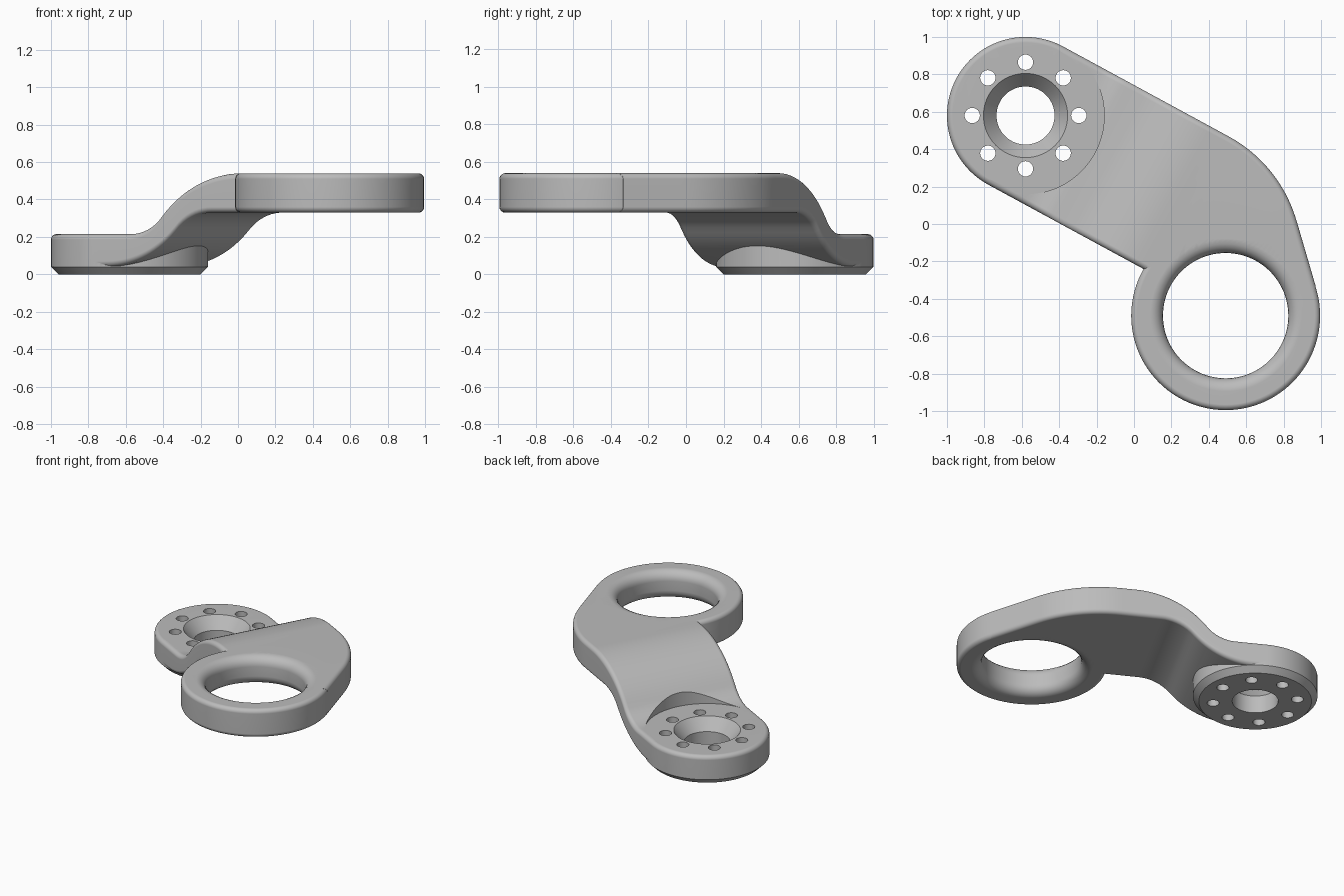
import bpy, bmesh, math
from math import sin, cos, pi, sqrt

cube = bpy.data.objects.get("Cube")
if cube:
    bpy.data.objects.remove(cube, do_unlink=True)

grey = bpy.data.materials.new("plain_grey")
grey.use_nodes = True
grey.diffuse_color = (0.5, 0.5, 0.5, 1)
grey.node_tree.nodes["Principled BSDF"].inputs["Base Color"].default_value = (0.5, 0.5, 0.5, 1)

HUB, EYE = (-0.58, 0.58), (0.49, -0.49)
HUB_R, EYE_R, HALF_W = 0.42, 0.505, 0.42
HUB_TOP, EYE_LOW, EYE_TOP = 0.215, 0.33, 0.54
EDGE = 0.03
SLANT = math.radians(-28.5)


def solid(name, rings):
    """Closed solid bridging matching loops of points."""
    bm = bmesh.new()
    loops = [[bm.verts.new(p) for p in ring] for ring in rings]
    n = len(loops[0])
    for a, b in zip(loops, loops[1:]):
        for i in range(n):
            j = (i + 1) % n
            bm.faces.new((a[i], a[j], b[j], b[i]))
    bm.faces.new(loops[0])
    bm.faces.new(loops[-1])
    bmesh.ops.recalc_face_normals(bm, faces=bm.faces[:])
    mesh = bpy.data.meshes.new(name)
    bm.to_mesh(mesh)
    bm.free()
    mesh.materials.append(grey)
    ob = bpy.data.objects.new(name, mesh)
    bpy.context.collection.objects.link(ob)
    return ob


def lathe(name, centre, profile, segs=96):
    return solid(name, [[(centre[0] + r * cos(2 * pi * i / segs),
                          centre[1] + r * sin(2 * pi * i / segs), z)
                         for i in range(segs)] for r, z in profile])


def quarter(cx, cz, r, start, steps=5):
    """Quarter circle of profile points, counterclockwise."""
    return [(cx + r * cos(start + pi / 2 * k / steps),
             cz + r * sin(start + pi / 2 * k / steps)) for k in range(steps + 1)]


def s_curve(s, s0, s1, z0, z1, share):
    """Height along two tangent arcs; share is the first arc's part of the radius."""
    if s <= s0:
        return z0
    if s >= s1:
        return z1
    h, run = z1 - z0, s1 - s0
    total = run / sin(2 * math.atan(h / run))
    ra, rb = total * share, total * (1 - share)
    if s < s0 + run * share:
        return z0 + ra - sqrt(ra * ra - (s - s0) ** 2)
    return z1 - rb + sqrt(rb * rb - (s1 - s) ** 2)


def far_edge(s):
    """Far side of the arm: straight, then an arc, then a tangent to the eye."""
    if s < 1.008:
        return HALF_W
    if s < 1.541:
        return HALF_W - 0.75 + sqrt(0.75 ** 2 - (s - 1.008) ** 2)
    return 0.198 - (s - 1.541) * 1.007


def arm_section(s):
    low = s_curve(s, 0.08, 0.72, 0.04, EYE_LOW, 0.67)
    top = s_curve(s, 0.22, 0.90, HUB_TOP, EYE_TOP, 0.285)
    slope = (far_edge(s + 0.001) - far_edge(s - 0.001)) / 0.002
    far, near = far_edge(s), -HALF_W
    wide = EDGE * sqrt(1 + slope * slope)
    pts = []
    for k, (n, z, w) in enumerate(((far - wide, top - EDGE, wide), (near + EDGE, top - EDGE, EDGE),
                                   (near + EDGE, low + EDGE, EDGE), (far - wide, low + EDGE, wide))):
        for c, d in quarter(0, 0, 1, k * pi / 2):
            pts.append((n + c * w, z + d * EDGE))
    # snap the flat faces exactly to their planes
    out = []
    for n, z in pts:
        z = top if abs(z - top) < 1e-5 else low if abs(z - low) < 1e-5 else z
        out.append((HUB[0] + s * cos(SLANT) - n * sin(SLANT),
                    HUB[1] + s * sin(SLANT) + n * cos(SLANT), z))
    return out


def combine(target, other, operation):
    mod = target.modifiers.new("cut", 'BOOLEAN')
    mod.operation, mod.solver, mod.object = operation, 'EXACT', other
    bpy.ops.object.select_all(action='DESELECT')
    bpy.context.view_layer.objects.active = target
    target.select_set(True)
    bpy.ops.object.modifier_apply(modifier=mod.name)
    bpy.data.objects.remove(other, do_unlink=True)


# Cranked arm
bracket = solid("bracket_arm", [arm_section(1.8 * i / 72) for i in range(73)])

# Hub disc with chamfered foot, and eye ring with rounded rim
hub = lathe("hub_disc", HUB, [(HUB_R - 0.04, 0), (HUB_R, 0.04)]
            + quarter(HUB_R - EDGE, HUB_TOP - EDGE, EDGE, 0)[:-1] + [(HUB_R - EDGE, HUB_TOP)])
eye = lathe("eye_ring", EYE, [(EYE_R - EDGE, EYE_LOW)]
            + quarter(EYE_R - EDGE, EYE_LOW + EDGE, EDGE, -pi / 2)[1:]
            + quarter(EYE_R - EDGE, EYE_TOP - EDGE, EDGE, 0)[:-1] + [(EYE_R - EDGE, EYE_TOP)])
combine(bracket, hub, 'UNION')
combine(bracket, eye, 'UNION')

# Flat seat around the hub
combine(bracket, lathe("seat_cutter", HUB, [(HUB_R + 0.001, HUB_TOP), (HUB_R + 0.001, 0.8)]), 'DIFFERENCE')

# Countersunk hub bore
combine(bracket, lathe("bore_cutter", HUB, [(0.155, -0.1), (0.155, 0.13), (0.225, HUB_TOP),
                                            (0.225, 0.8)]), 'DIFFERENCE')

# Ring of bolt holes
for i in range(8):
    a = i * pi / 4
    spot = (HUB[0] + 0.285 * cos(a), HUB[1] + 0.285 * sin(a))
    combine(bracket, lathe("bolt_cutter", spot, [(0.041, -0.1), (0.041, 0.8)], 24), 'DIFFERENCE')

# Eye bore with softly flared rims
flare, bore = 0.07, 0.335
low_arc = quarter(bore + flare, EYE_LOW + flare, flare, pi)[::-1]
top_arc = quarter(bore + flare, EYE_TOP - flare, flare, pi / 2)[::-1]
combine(bracket, lathe("eye_cutter", EYE, [(bore + flare, 0.1)] + low_arc + top_arc
                       + [(bore + flare, 0.8)]), 'DIFFERENCE')

# Smooth shading with crisp machined edges
bpy.context.view_layer.objects.active = bracket
bracket.select_set(True)
bpy.ops.object.shade_smooth_by_angle(angle=math.radians(32))
weighted = bracket.modifiers.new("even_shading", 'WEIGHTED_NORMAL')
weighted.keep_sharp = True
